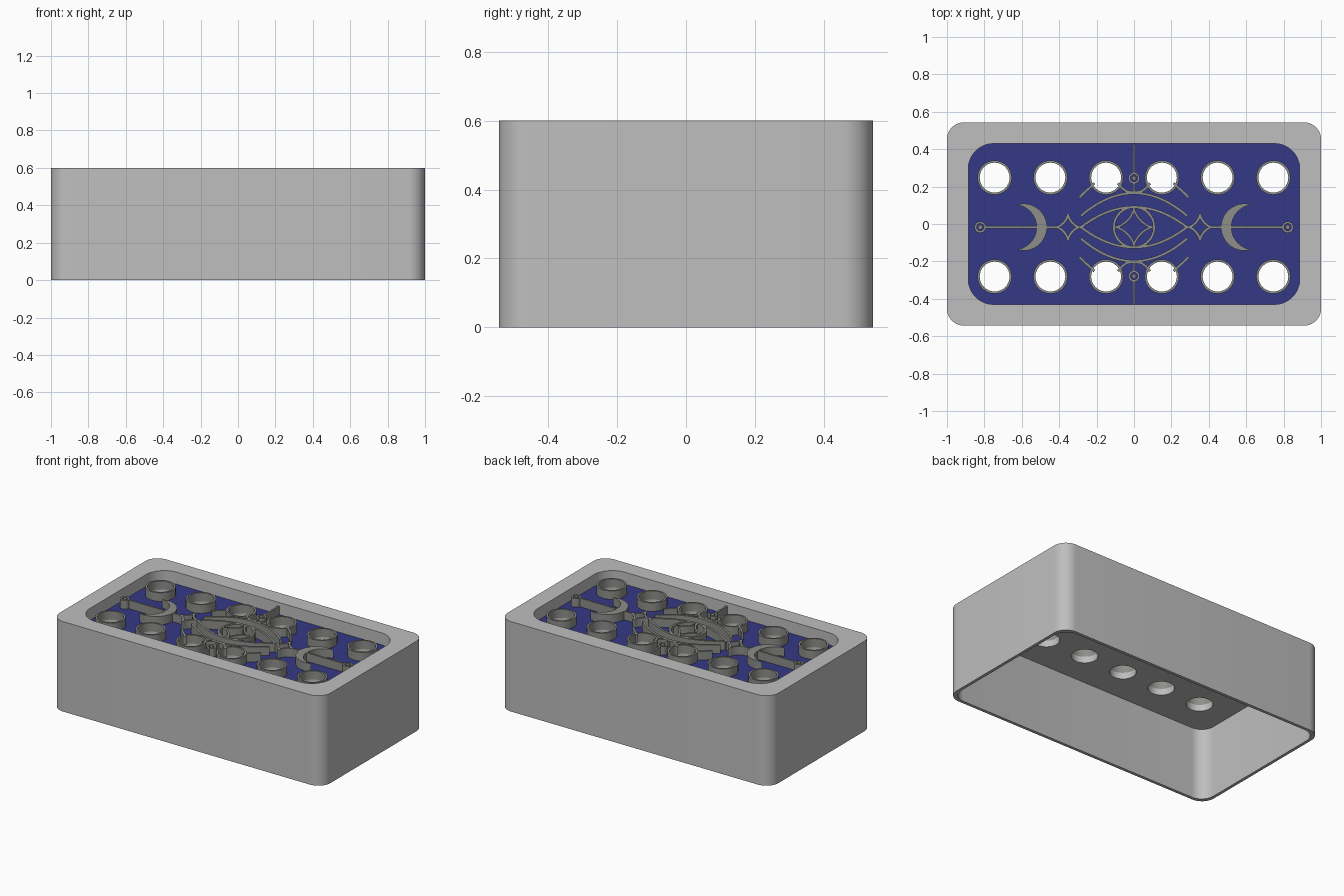
import bpy, bmesh, math
from mathutils import Vector

if "Cube" in bpy.data.objects:
    bpy.data.objects.remove(bpy.data.objects["Cube"])

CY = -0.017                    # centre line of the ornament
FLOOR, TOP = 0.52, 0.577       # panel surface and ornament top


def material(name, rgb):
    m = bpy.data.materials.new(name)
    m.diffuse_color = (*rgb, 1)
    m.use_nodes = True
    m.node_tree.nodes["Principled BSDF"].inputs["Base Color"].default_value = m.diffuse_color
    return m


GREY = material("light grey", (0.52, 0.52, 0.525))
BLUE = material("deep blue", (0.034, 0.04, 0.235))
STONE = material("ornament grey", (0.27, 0.27, 0.255))


def finish(name, bm, mat):
    bmesh.ops.recalc_face_normals(bm, faces=bm.faces)
    me = bpy.data.meshes.new(name)
    bm.to_mesh(me)
    bm.free()
    me.materials.append(mat)
    ob = bpy.data.objects.new(name, me)
    bpy.context.collection.objects.link(ob)
    return ob


def prism(bm, pts, z0, z1):
    n = len(pts)
    lo = [bm.verts.new((x, y, z0)) for x, y in pts]
    hi = [bm.verts.new((x, y, z1)) for x, y in pts]
    bm.faces.new(lo)
    bm.faces.new(hi)
    for i in range(n):
        j = (i + 1) % n
        bm.faces.new((lo[i], lo[j], hi[j], hi[i]))


def ribbon(bm, pts, closed=False, w=0.014):
    # raised line of constant width along a path
    n, rows = len(pts), []
    for i, p in enumerate(pts):
        a = pts[(i - 1) % n] if closed or i > 0 else p
        b = pts[(i + 1) % n] if closed or i < n - 1 else p
        d = (Vector(b) - Vector(a)).normalized()
        ox, oy = -d.y * w / 2, d.x * w / 2
        rows.append([bm.verts.new((p[0] + s * ox, p[1] + s * oy, z))
                     for s, z in ((1, FLOOR), (-1, FLOOR), (-1, TOP), (1, TOP))])
    for i in range(n if closed else n - 1):
        r, q = rows[i], rows[(i + 1) % n]
        for k in range(4):
            m = (k + 1) % 4
            bm.faces.new((r[k], r[m], q[m], q[k]))
    if not closed:
        bm.faces.new(rows[0])
        bm.faces.new(rows[-1])


def arc(cx, cy, r, a0=0, a1=360, n=32):
    # full circles leave out the repeated end point
    last = n if a1 - a0 == 360 else n + 1
    return [(cx + r * math.cos(math.radians(a0 + (a1 - a0) * i / n)),
             cy + r * math.sin(math.radians(a0 + (a1 - a0) * i / n))) for i in range(last)]


def rounded(hx, hy, r):
    pts = []
    for sx, sy, a in ((1, 1, 0), (-1, 1, 90), (-1, -1, 180), (1, -1, 270)):
        pts += arc(sx * (hx - r), sy * (hy - r), r, a, a + 90, 10)
    return pts


def star(cx, a, b):
    return [(cx + a * math.cos(t) ** 3, CY + b * math.sin(t) ** 3)
            for t in (2 * math.pi * i / 32 for i in range(32))]


def bow(half, end, peak, n=24):
    return [(half * t, CY + end + (peak - end) * (1 - t * t))
            for t in (2 * i / n - 1 for i in range(n + 1))]


HOLES = [(x * s, y) for x in (0.149, 0.447, 0.745) for s in (-1, 1) for y in (0.248, -0.281)]

# enclosure: block hollowed from below, recessed on top, drilled through
bm = bmesh.new()
prism(bm, rounded(1.0, 0.543, 0.09), 0, 0.6)
case = finish("enclosure", bm, GREY)
case.data.materials.append(BLUE)

cutters = []
for name, shapes, z0, z1 in (
        ("cavity_cutter", [rounded(0.98, 0.523, 0.09)], -0.1, 0.478),
        ("recess_cutter", [rounded(0.886, 0.43, 0.135)], FLOOR, 0.8),
        ("hole_cutter", [arc(x, y, 0.08) for x, y in HOLES], 0.4, 0.7)):
    bm = bmesh.new()
    for s in shapes:
        prism(bm, s, z0, z1)
    c = finish(name, bm, GREY)
    c.hide_render = True
    mod = case.modifiers.new(name, 'BOOLEAN')
    mod.operation, mod.solver, mod.object = 'DIFFERENCE', 'EXACT', c
    cutters.append(c)
bpy.context.view_layer.update()
dg = bpy.context.evaluated_depsgraph_get()
mesh = bpy.data.meshes.new_from_object(case.evaluated_get(dg))
case.modifiers.clear()
case.data = mesh
for c in cutters:
    bpy.data.objects.remove(c)
# painted recess floor
for f in mesh.polygons:
    on_floor = f.normal.z > 0.9 and abs(f.center.z - FLOOR) < 0.01
    f.material_index = 1 if on_floor else 0

parts = [case]


def ornament(name, lines=(), loops=(), solids=(), w=0.014):
    bm = bmesh.new()
    for p in lines:
        ribbon(bm, p, False, w)
    for p in loops:
        ribbon(bm, p, True, w)
    for p in solids:
        prism(bm, p, FLOOR, TOP)
    parts.append(finish(name, bm, STONE))


# collars around the holes
ornament("hole_collars", loops=[arc(x, y, 0.086) for x, y in HOLES], w=0.012)

# eye: two lids each way, iris and pupil
ornament("eye_lids", lines=[[(x, 2 * CY - y) if s < 0 else (x, y) for x, y in bow(*b)]
                            for s in (-1, 1)
                            for b in ((0.29, -0.005, 0.108), (0.285, 0.06, 0.182))])
ornament("iris", loops=[arc(0, CY, 0.108)])
ornament("pupil_star", loops=[star(0, 0.1, 0.1)], w=0.012)

# brow strokes and cups above and below the eye
brows = []
for s in (-1, 1):
    for v in (-1, 1):
        brows.append([(s * x, CY + v * y) for x, y in
                      ((0.292, 0.158), (0.27, 0.182), (0.24, 0.208), (0.212, 0.235))])
        brows.append([(s * x, CY + v * y) for x, y in
                      ((0.0, 0.184), (0.04, 0.192), (0.065, 0.21), (0.085, 0.235))])
ornament("brow_strokes", lines=brows)

# side stars and crescents
ornament("side_stars", loops=[star(s * 0.353, 0.062, 0.07) for s in (-1, 1)])
moons = []
for s in (-1, 1):
    outer = arc(-0.591, CY, 0.126, -108, 108, 28)
    inner = arc(-0.641, CY, 0.12, 86, -86, 28)
    moons.append([(-s * x, y) for x, y in outer + inner])
ornament("crescents", solids=moons)

# axis lines with bead ends
axes = [[(s * 0.79, CY), (s * 0.41, CY)] for s in (-1, 1)]
axes += [[(0, CY + v * 0.446 - (0.02 if v < 0 else 0) * v), (0, CY + v * 0.29)] for v in (-1, 1)]
axes += [[(0, CY + v * 0.235), (0, CY + v * 0.18)] for v in (-1, 1)]
ornament("axis_lines", lines=axes, w=0.012)
beads = [(s * 0.822, CY) for s in (-1, 1)] + [(0, CY + v * 0.262) for v in (-1, 1)]
ornament("bead_rings", loops=[arc(x, y, 0.025, n=20) for x, y in beads],
         solids=[arc(x, y, 0.012, n=12) for x, y in beads], w=0.012)

# smooth curved walls, keep edges sharp
bpy.ops.object.select_all(action='DESELECT')
for ob in parts:
    ob.select_set(True)
bpy.context.view_layer.objects.active = case
bpy.ops.object.shade_smooth_by_angle(angle=math.radians(30))
